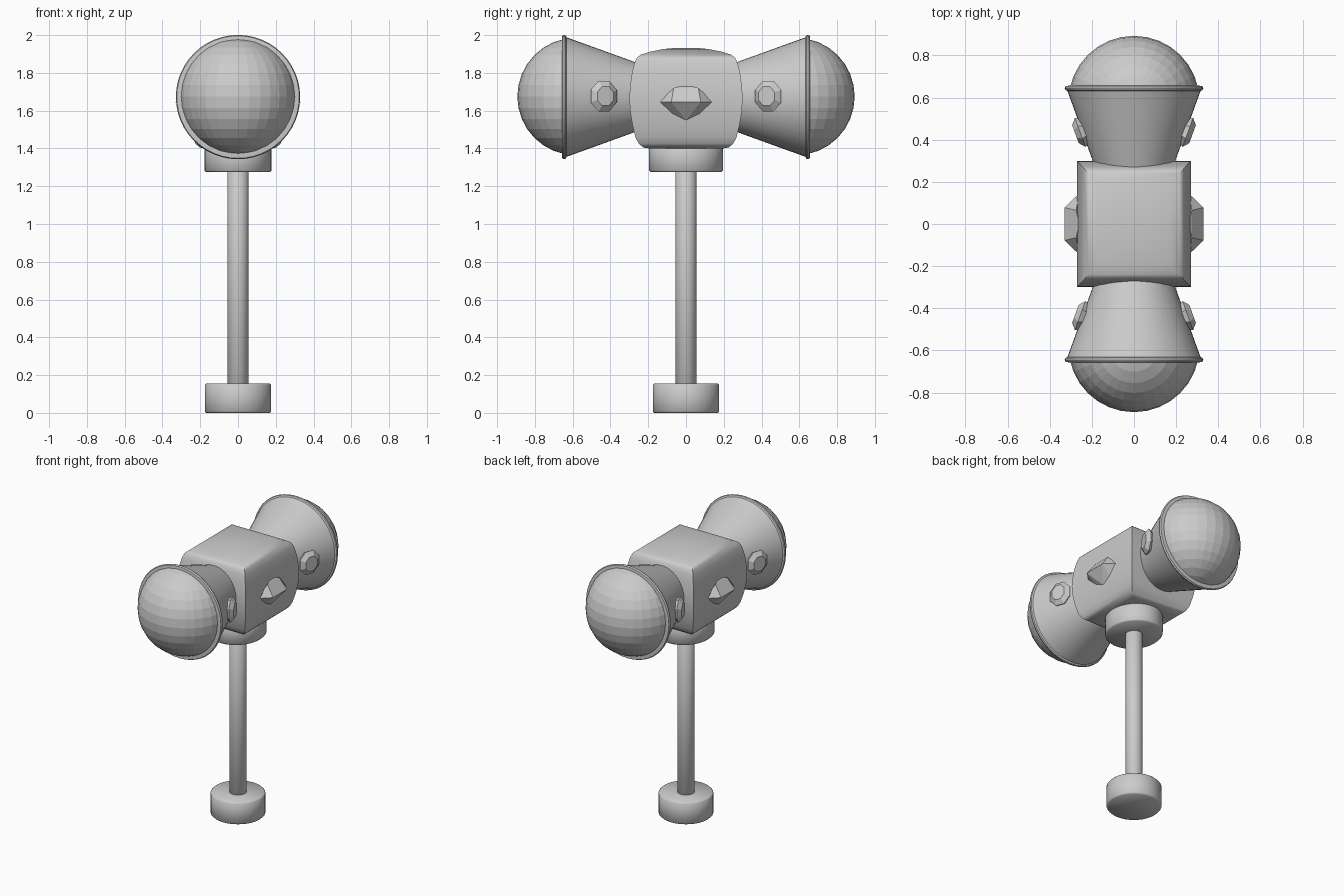
import bpy, bmesh, math
from mathutils import Vector, Matrix

if "Cube" in bpy.data.objects:
    bpy.data.objects.remove(bpy.data.objects["Cube"])

HEAD_Z = 1.672


def finish(bm, name, smooth=True, angle=35):
    bmesh.ops.recalc_face_normals(bm, faces=bm.faces[:])
    me = bpy.data.meshes.new(name)
    bm.to_mesh(me)
    bm.free()
    ob = bpy.data.objects.new(name, me)
    bpy.context.collection.objects.link(ob)
    if smooth:
        bpy.ops.object.select_all(action='DESELECT')
        ob.select_set(True)
        bpy.context.view_layer.objects.active = ob
        bpy.ops.object.shade_smooth_by_angle(angle=math.radians(angle))
    return ob


def stack(rings):
    """Skin equal-length vertex loops and cap both ends."""
    bm = bmesh.new()
    loops = [[bm.verts.new(p) for p in r] for r in rings]
    n = len(loops[0])
    for a, b in zip(loops, loops[1:]):
        for i in range(n):
            j = (i + 1) % n
            bm.faces.new((a[i], a[j], b[j], b[i]))
    bm.faces.new(loops[0])
    bm.faces.new(loops[-1])
    return bm


def lathe(profile, n, sx=1.0, phase=0.0):
    """Revolve (radius, z) pairs about z."""
    ang = [2 * math.pi * (i + phase) / n for i in range(n)]
    return stack([[(sx * r * math.cos(a), r * math.sin(a), z) for a in ang]
                  for r, z in profile])


def disc(name, r, z0, z1, sx=1.0, b=0.008):
    return finish(lathe([(r - b, z0), (r, z0 + b), (r, z1 - b), (r - b, z1)], 32, sx), name, angle=50)


# Handle, pommel and collar
disc("pommel", 0.176, 0.0, 0.155)
disc("handle", 0.056, 0.10, 1.35, b=0.001)
disc("collar", 0.195, 1.275, 1.42, sx=0.91)

# Central block: rectangular slices following a bulging vertical profile
slices = [(0.195, 1.40), (0.225, 1.405), (0.25, 1.425), (0.268, 1.46), (0.285, 1.53),
          (0.296, 1.60), (0.30, 1.667), (0.296, 1.73), (0.286, 1.80), (0.274, 1.85),
          (0.262, 1.878), (0.24, 1.896), (0.19, 1.912), (0.12, 1.926), (0.05, 1.933)]
rings = []
for h, z in slices:
    x = h * 0.9
    rings.append([(-x, -h, z), (x, -h, z), (x, h, z), (-x, h, z)])
finish(stack(rings), "head_block", angle=40)

for s, end in ((-1, "front"), (1, "back")):
    # Flared cone with a thin rim
    bm = lathe([(0.16, 0.20), (0.316, 0.632), (0.326, 0.637), (0.329, 0.645),
                (0.324, 0.655), (0.305, 0.657)], 48)
    m = Matrix.Translation((0, 0, HEAD_Z)) @ Matrix.Rotation(-s * math.pi / 2, 4, 'X')
    bm.transform(m)
    finish(bm, end + "_cone", angle=40)

    # Faceted ball set in the cone
    bm = bmesh.new()
    bmesh.ops.create_uvsphere(bm, u_segments=32, v_segments=16, radius=0.311)
    bm.transform(Matrix.Translation((0, s * 0.582, HEAD_Z + 0.003)))
    # keep only the exposed part
    bmesh.ops.bisect_plane(bm, geom=bm.verts[:] + bm.edges[:] + bm.faces[:],
                           plane_co=(0, s * 0.64, 0), plane_no=(0, -s, 0), clear_outer=True)
    finish(bm, end + "_ball", smooth=False)

    # Octagonal studs lying on the cone sides
    for t, side in ((-1, "left"), (1, "right")):
        bm = lathe([(0.07, -0.025), (0.088, 0.006), (0.055, 0.03)], 8, phase=0.5, sx=0.9)
        nrm = Vector((t * 0.94, -s * 0.34, 0))
        q = nrm.to_track_quat('Z', 'Y').to_matrix().to_4x4()
        bm.transform(Matrix.Translation((t * 0.25, s * 0.437, HEAD_Z + 0.005)) @ q)
        finish(bm, f"{end}_{side}_stud", smooth=False)

# Cut gems on the sides of the block
for t, side in ((-1, "left"), (1, "right")):
    bm = bmesh.new()
    bm.verts.new((t * 0.26, 0, 1.735))
    bm.verts.new((t * 0.26, 0, 1.55))
    for y in (-1, 1):
        for p in ((0.26, 0.145, 1.645), (0.33, 0.078, 1.645),
                  (0.275, 0.065, 1.72), (0.26, 0.07, 1.58)):
            bm.verts.new((t * p[0], y * p[1], p[2]))
    bmesh.ops.convex_hull(bm, input=bm.verts[:])
    finish(bm, side + "_gem", smooth=False)
